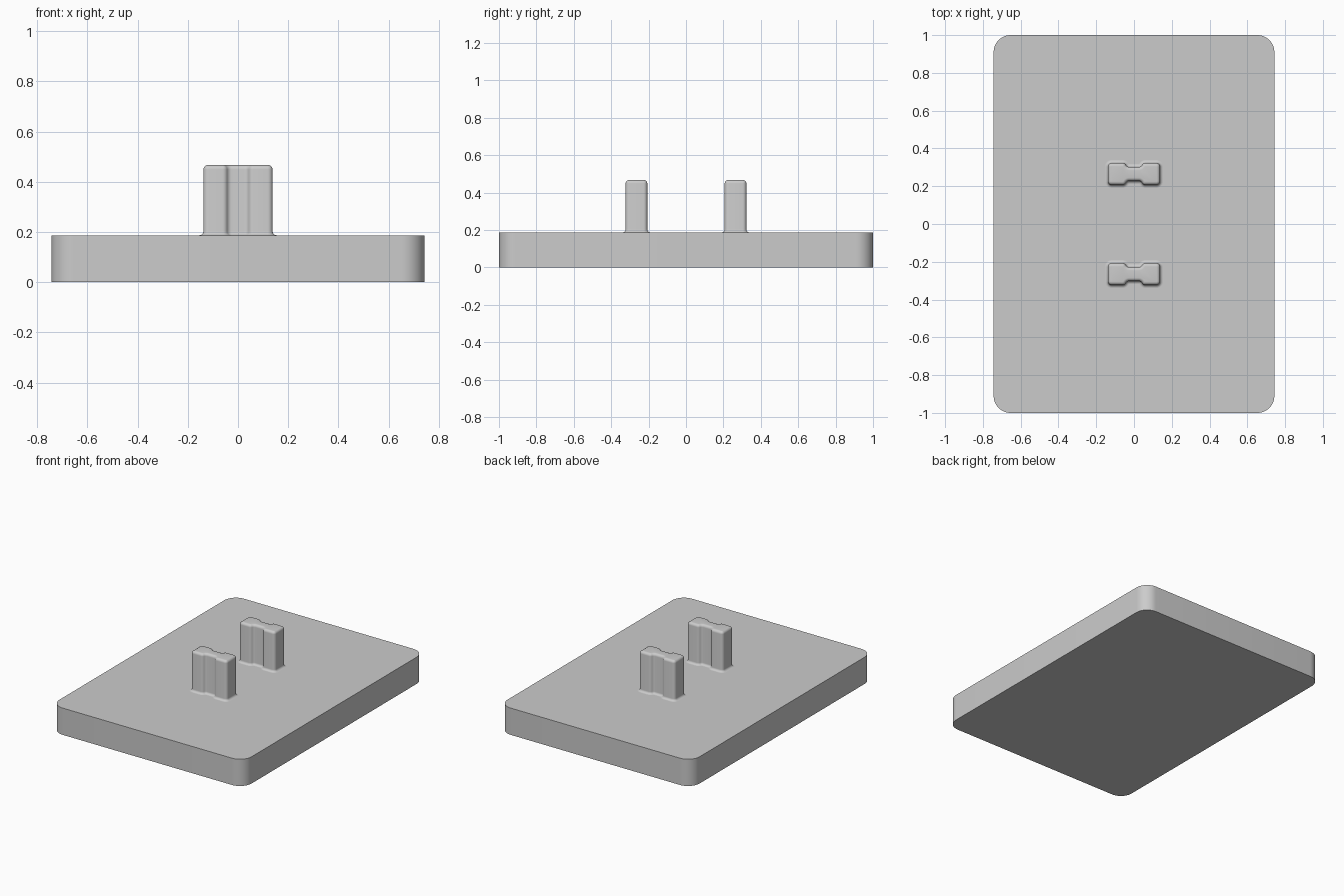
import bpy, math
from mathutils import Vector, Matrix

cube = bpy.data.objects.get("Cube")
if cube:
    bpy.data.objects.remove(cube, do_unlink=True)

grey = bpy.data.materials.new("light grey")
grey.use_nodes = True
colour = (0.6, 0.6, 0.6, 1)
grey.diffuse_color = colour
grey.node_tree.nodes["Principled BSDF"].inputs["Base Color"].default_value = colour


def rounded_outline(corners, radius, steps):
    """Round every corner; return (point, outward normal) pairs, anticlockwise."""
    outline = []
    count = len(corners)
    for i in range(count):
        p = Vector(corners[i])
        d0 = (p - Vector(corners[i - 1])).normalized()
        d1 = (Vector(corners[(i + 1) % count]) - p).normalized()
        turn = math.atan2(d0.x * d1.y - d0.y * d1.x, d0.dot(d1))
        side = math.copysign(1, turn)
        normal = Vector((d0.y, -d0.x))
        centre = p - d0 * radius * math.tan(abs(turn) / 2) - normal * side * radius
        for k in range(steps + 1):
            n = Matrix.Rotation(turn * k / steps, 2) @ normal
            outline.append((centre + n * side * radius, n))
    return outline


def loft(name, outline, levels, y=0):
    """Stack the outline through (height, outward offset) levels and cap both ends."""
    n = len(outline)
    verts = [(*(p + nor * off), z) for z, off in levels for p, nor in outline]
    faces = [list(reversed(range(n))), list(range(len(verts) - n, len(verts)))]
    for row in range(len(levels) - 1):
        a, b = row * n, (row + 1) * n
        for i in range(n):
            j = (i + 1) % n
            faces.append((a + i, a + j, b + j, b + i))
    mesh = bpy.data.meshes.new(name)
    mesh.from_pydata(verts, [], faces)
    mesh.materials.append(grey)
    obj = bpy.data.objects.new(name, mesh)
    obj.location.y = y
    bpy.context.collection.objects.link(obj)
    bpy.ops.object.select_all(action='DESELECT')
    obj.select_set(True)
    bpy.context.view_layer.objects.active = obj
    bpy.ops.object.shade_smooth_by_angle(angle=math.radians(35))
    return obj


# Base plate with rounded vertical corners
base_top, half_w = 0.187, 0.743
plate = [(half_w, -1), (half_w, 1), (-half_w, 1), (-half_w, -1)]
loft("base_plate", rounded_outline(plate, 0.09, 12), [(0, 0), (base_top, 0)])

# Waisted post outline: half of it, then the same half turned around
half = [(0.138, 0.058), (0.05, 0.058), (0.036, 0.037),
        (-0.036, 0.037), (-0.05, 0.058), (-0.138, 0.058)]
waisted = rounded_outline(half + [(-x, -y) for x, y in half], 0.02, 6)

# Post side: flared fillet at the foot, rounded edge at the top
post_top, foot, edge, steps = 0.467, 0.016, 0.018, 6
angles = [math.pi / 2 * k / steps for k in range(steps + 1)]
levels = [(base_top + foot * (1 - math.cos(a)), foot * (1 - math.sin(a))) for a in angles]
levels += [(post_top - edge * (1 - math.sin(a)), -edge * (1 - math.cos(a))) for a in angles]

for name, y in (("front_post", -0.265), ("back_post", 0.265)):
    loft(name, waisted, levels, y)
